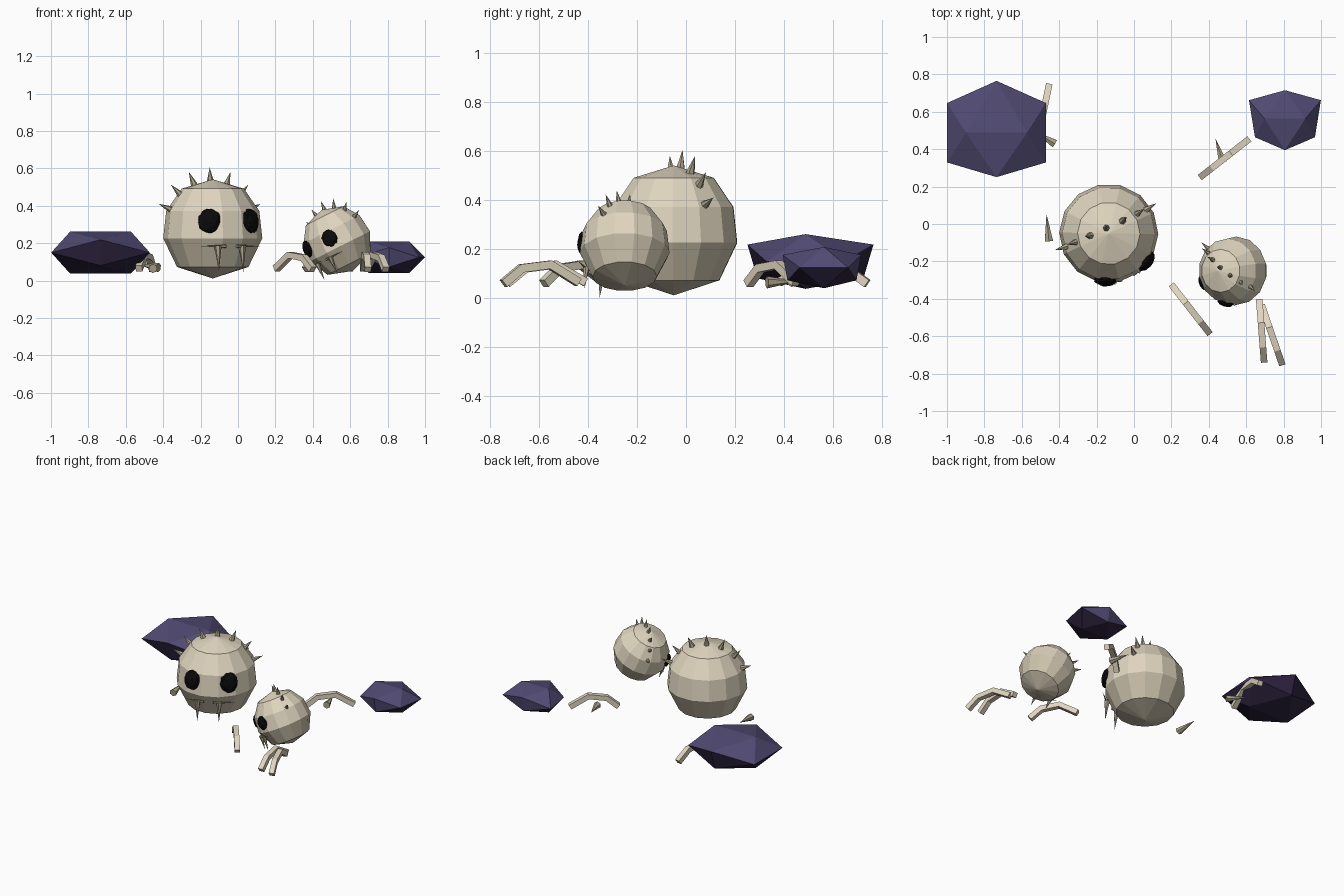
import bpy, bmesh, math, random
from mathutils import Vector, Matrix

if "Cube" in bpy.data.objects:
    bpy.data.objects.remove(bpy.data.objects["Cube"])

random.seed(4)


def material(name, rgb):
    m = bpy.data.materials.new(name)
    m.diffuse_color = (*rgb, 1)
    m.use_nodes = True
    m.node_tree.nodes["Principled BSDF"].inputs["Base Color"].default_value = m.diffuse_color
    return m


BONE = material("bone", (0.74, 0.665, 0.52))
SHADE = material("aged bone", (0.60, 0.535, 0.41))
HORN = material("horn", (0.42, 0.375, 0.26))
BLACK = material("socket black", (0.003, 0.003, 0.003))
STONE = material("violet stone", (0.082, 0.069, 0.172))
DARK_STONE = material("dark violet stone", (0.027, 0.017, 0.05))


def finish(name, bm, mat, under=None, limit=0.0):
    """Make the object; faces pointing down past the limit get the under material."""
    bmesh.ops.recalc_face_normals(bm, faces=bm.faces)
    if under:
        for f in bm.faces:
            f.material_index = int(f.normal.z < limit)
    mesh = bpy.data.meshes.new(name)
    bm.to_mesh(mesh)
    bm.free()
    mesh.materials.append(mat)
    if under:
        mesh.materials.append(under)
    obj = bpy.data.objects.new(name, mesh)
    bpy.context.collection.objects.link(obj)
    return obj


def add_cone(bm, base, tip, radius, sides=6):
    base, tip = Vector(base), Vector(tip)
    d = tip - base
    mat = Matrix.Translation((base + tip) / 2) @ d.to_track_quat('Z', 'Y').to_matrix().to_4x4()
    bmesh.ops.create_cone(bm, cap_ends=True, segments=sides, radius1=radius,
                          radius2=0, depth=d.length, matrix=mat)


def spike(name, base, tip, radius):
    bm = bmesh.new()
    add_cone(bm, base, tip, radius)
    finish(name, bm, HORN)


# Skull: faceted lathe in a unit frame (front = -y), then placed by a matrix
PROFILE = [(0.63, 0.81), (0.94, 0.36), (1.0, -0.19), (0.72, -0.77)]
SEGMENTS = 14


def direction(lon, lat):
    a, b = math.radians(lon), math.radians(lat)
    return Vector((math.sin(a) * math.cos(b), -math.cos(a) * math.cos(b), math.sin(b)))


def skull(prefix, frame):
    bm = bmesh.new()
    rings = [[bm.verts.new((r * math.cos(k * math.tau / SEGMENTS),
                            r * math.sin(k * math.tau / SEGMENTS), z))
              for k in range(SEGMENTS)] for r, z in PROFILE]
    top, bottom = bm.verts.new((0, 0, 1)), bm.verts.new((0, 0, -1))
    for k in range(SEGMENTS):
        n = (k + 1) % SEGMENTS
        bm.faces.new((top, rings[0][k], rings[0][n]))
        bm.faces.new((bottom, rings[-1][n], rings[-1][k]))
        for a, b in zip(rings, rings[1:]):
            bm.faces.new((a[k], b[k], b[n], a[n]))
    parts = [finish(prefix + "_skull", bm, BONE, SHADE, -0.3)]

    # Crest of spikes running from ear to ear
    bm = bmesh.new()
    for i in range(-3, 4):
        a = math.radians(22 * i)
        d = Vector((math.sin(a), 0.12, math.cos(a)))
        add_cone(bm, d * 0.88, d * 1.24, 0.09)
    parts.append(finish(prefix + "_crest_spikes", bm, HORN))

    # Rough-edged eye sockets
    bm = bmesh.new()
    for lon in (-29, 29):
        d = direction(lon, 10)
        m = (Matrix.Translation(d * 0.96) @ d.to_track_quat('Z', 'Y').to_matrix().to_4x4()
             @ Matrix.Diagonal((0.22, 0.25, 0.12, 1)))
        ball = bmesh.ops.create_icosphere(bm, subdivisions=3, radius=1)["verts"]
        for v in ball:
            v.co = m @ (v.co * random.uniform(0.92, 1.08))
    parts.append(finish(prefix + "_eye_sockets", bm, BLACK))

    # Fangs and thin lip bars
    bm = bmesh.new()
    for s in (-1, 1):
        x = s * 0.27 - 0.04
        add_cone(bm, (x, -0.92, -0.34), (x, -0.97, -0.87), 0.075)
        add_cone(bm, (s * 0.12 - 0.03, -0.97, -0.35), (s * 0.66, -0.84, -0.35), 0.035)
    parts.append(finish(prefix + "_fangs", bm, HORN))
    for p in parts:
        p.matrix_world = frame


def frame(center, size, up, front):
    up = Vector(up).normalized()
    front = Vector(front)
    back = -(front - up * front.dot(up)).normalized()
    side = back.cross(up)
    rot = Matrix((side, back, up)).transposed().to_4x4()
    return Matrix.Translation(center) @ rot @ Matrix.Scale(size, 4)


skull("large", frame((-0.135, -0.05, 0.277), 0.265, (0, 0, 1), (0.42, -0.91, 0)))
skull("small", frame((0.53, -0.25, 0.215), 0.183, (-0.45, 0, 0.89), (-0.65, -0.75, -0.06)))


# Rocks: flattened icosahedra lying on an edge, pinched below;
# taper widens the back, slide moves everything but the front and back tips
def rock(name, center, size, taper=0.0, pinch=1.0, slide=0.0):
    p = (1 + math.sqrt(5)) / 2
    bm = bmesh.new()
    for a in (-1, 1):
        for b in (-1, 1):
            for v in ((a, 0, b * p), (0, a * p, b), (a * p, b, 0)):
                squeeze = pinch if v[2] < 0 else 1.0
                shift = 0.0 if abs(v[1]) > 1.5 else slide
                bm.verts.new((center[0] + v[0] * size[0] * (1 + taper * v[1]),
                              center[1] + v[1] * size[1] * squeeze + shift,
                              center[2] + v[2] * size[2]))
    bmesh.ops.convex_hull(bm, input=bm.verts[:])
    finish(name, bm, STONE, DARK_STONE, -0.2)


rock("large_rock", (-0.735, 0.508, 0.15), (0.163, 0.159, 0.069), 0, 0.84, -0.02)
rock("small_rock", (0.807, 0.555, 0.125), (0.109, 0.099, 0.052), 0.09, 0.88, 0.008)

# Ribs: square bars bent into a low arch
ARCH = [(0, 0.06), (0.24, 0.122), (0.62, 0.137), (1, 0.065)]


def rib(name, start, end, half=0.0175):
    start, end = Vector((*start, 0)), Vector((*end, 0))
    along = end - start
    side = along.normalized().cross(Vector((0, 0, 1))) * half
    pts = [start + along * t + Vector((0, 0, z)) for t, z in ARCH]
    bm = bmesh.new()
    loops = []
    for i, p in enumerate(pts):
        tan = (pts[min(i + 1, len(pts) - 1)] - pts[max(i - 1, 0)]).normalized()
        up = side.normalized().cross(tan) * half
        loops.append([bm.verts.new(p + side * a + up * b)
                      for a, b in ((-1, -1), (1, -1), (1, 1), (-1, 1))])
    for a, b in zip(loops, loops[1:]):
        for k in range(4):
            n = (k + 1) % 4
            bm.faces.new((a[k], a[n], b[n], b[k]))
    bm.faces.new(loops[0])
    bm.faces.new(loops[-1])
    finish(name, bm, BONE)


rib("front_rib_left", (0.40, -0.58), (0.205, -0.33))
rib("front_rib_middle", (0.695, -0.73), (0.67, -0.41))
rib("front_rib_right", (0.79, -0.745), (0.685, -0.44))
rib("back_rib_right", (0.36, 0.255), (0.61, 0.45))
rib("back_rib_left", (-0.455, 0.74), (-0.53, 0.38))

# Loose horns on the ground
spike("loose_horn_left", (-0.455, -0.09, 0.065), (-0.468, 0.055, 0.085), 0.025)
spike("loose_horn_back_right", (0.475, 0.33, 0.065), (0.435, 0.46, 0.07), 0.025)
spike("loose_horn_back_left", (-0.425, 0.43, 0.07), (-0.54, 0.50, 0.09), 0.025)
